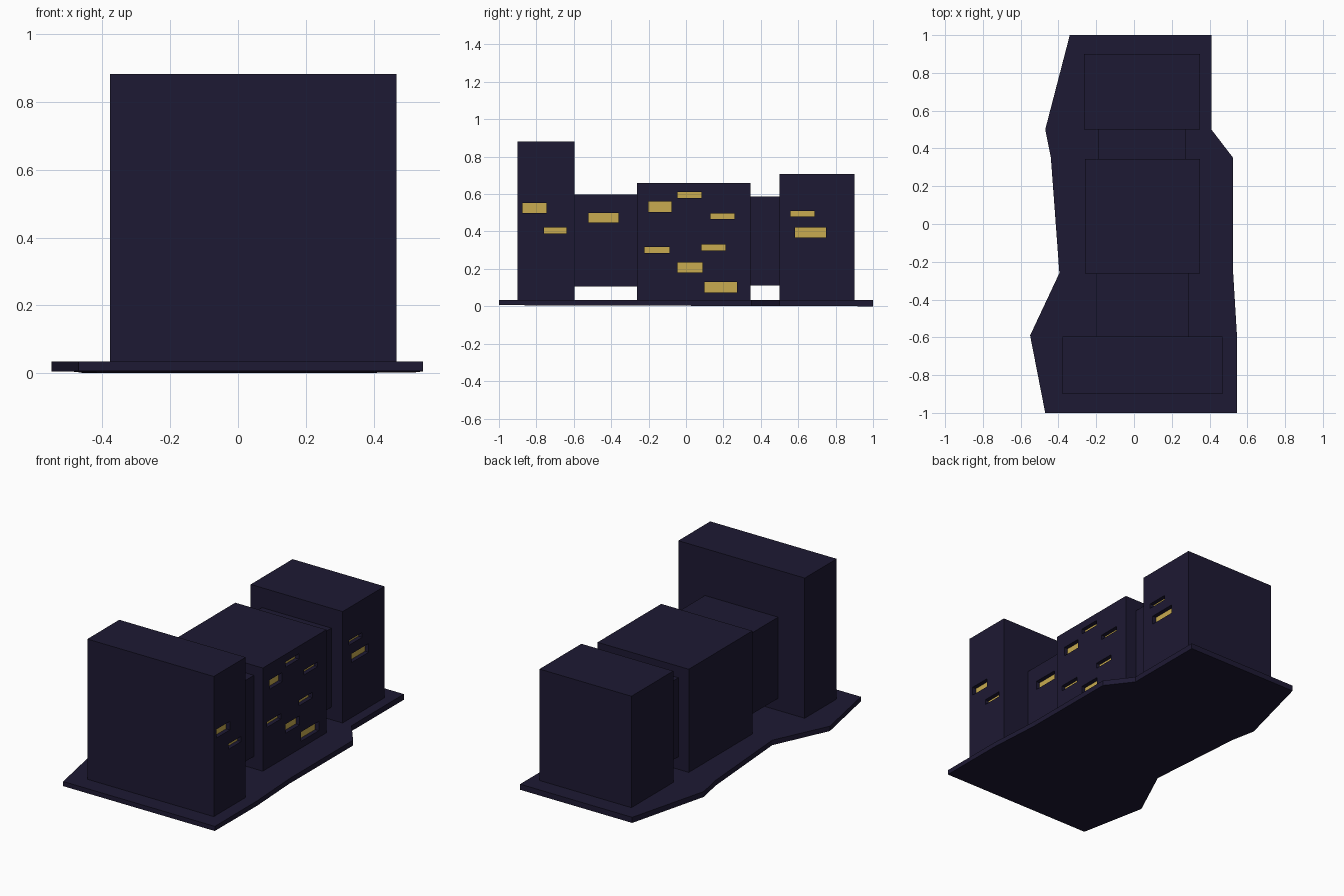
import bpy, bmesh

if "Cube" in bpy.data.objects:
    bpy.data.objects.remove(bpy.data.objects["Cube"])


def material(name, color):
    m = bpy.data.materials.new(name)
    m.diffuse_color = (*color, 1)
    m.use_nodes = True
    m.node_tree.nodes["Principled BSDF"].inputs["Base Color"].default_value = m.diffuse_color
    return m


NAVY = material("dark_wall", (0.0125, 0.0098, 0.033))
GOLD = material("lit_window", (0.58, 0.41, 0.08))


def add_box(bm, x, y, z):
    verts = bmesh.ops.create_cube(bm, size=1)["verts"]
    for v in verts:
        for i, (lo, hi) in enumerate((x, y, z)):
            v.co[i] = lo if v.co[i] < 0 else hi


def make_object(name, bm):
    me = bpy.data.meshes.new(name)
    bmesh.ops.recalc_face_normals(bm, faces=bm.faces[:])
    bm.to_mesh(me)
    bm.free()
    me.materials.append(NAVY)
    ob = bpy.data.objects.new(name, me)
    bpy.context.collection.objects.link(ob)
    return ob


def block(name, x, y, z, windows=(), depth=0.025):
    """Box with recessed, lit windows (y0, y1, z0, z1) in its right wall."""
    bm = bmesh.new()
    add_box(bm, x, y, z)
    ob = make_object(name, bm)
    if not windows:
        return ob
    bm = bmesh.new()
    for y0, y1, z0, z1 in windows:
        add_box(bm, (x[1] - depth, x[1] + 0.05), (y0, y1), (z0, z1))
    cutter = make_object(name + "_cutter", bm)
    cutter.hide_render = True
    mod = ob.modifiers.new("windows", 'BOOLEAN')
    mod.operation, mod.solver, mod.object = 'DIFFERENCE', 'EXACT', cutter
    deps = bpy.context.evaluated_depsgraph_get()
    me = bpy.data.meshes.new_from_object(ob.evaluated_get(deps))
    ob.modifiers.clear()
    ob.data = me
    bpy.data.objects.remove(cutter)
    me.materials.clear()
    me.materials.append(NAVY)
    me.materials.append(GOLD)
    # Panes are the right-facing faces at the bottom of each recess
    for p in me.polygons:
        pane = p.normal.x > 0.9 and p.center.x < x[1] - depth / 2
        p.material_index = 1 if pane else 0
    return ob


# Irregular ground slab, its underside rising slightly to the front
outline = [(-0.34, 1), (-0.47, 0.5), (-0.44, 0.35), (-0.395, -0.26),
           (-0.55, -0.59), (-0.47, -1), (0.545, -1), (0.545, -0.59),
           (0.525, -0.26), (0.525, 0.35), (0.41, 0.5), (0.41, 1)]
bm = bmesh.new()
lower = [bm.verts.new((x, y, 0.003 * (1 - y))) for x, y in outline]
upper = [bm.verts.new((x, y, 0.034)) for x, y in outline]
bm.faces.new(lower[::-1])
bm.faces.new(upper)
for i in range(len(outline)):
    j = (i + 1) % len(outline)
    bm.faces.new((lower[i], lower[j], upper[j], upper[i]))
make_object("ground_slab", bm)

# Three buildings
block("front_tower", (-0.378, 0.468), (-0.90, -0.595), (0.03, 0.882),
      [(-0.874, -0.746, 0.50, 0.552), (-0.76, -0.638, 0.388, 0.42)])
block("middle_building", (-0.26, 0.35), (-0.263, 0.345), (0.03, 0.658),
      [(-0.20, -0.078, 0.505, 0.56), (-0.045, 0.083, 0.58, 0.612),
       (0.13, 0.26, 0.466, 0.495), (0.083, 0.212, 0.297, 0.33),
       (-0.222, -0.088, 0.284, 0.316), (-0.045, 0.088, 0.18, 0.235),
       (0.10, 0.273, 0.075, 0.131)])
block("back_building", (-0.265, 0.35), (0.50, 0.90), (0.03, 0.708),
      [(0.56, 0.687, 0.481, 0.51), (0.583, 0.749, 0.367, 0.42)])

# Raised links between the buildings
block("front_link", (-0.20, 0.29), (-0.595, -0.263), (0.107, 0.598),
      [(-0.52, -0.36, 0.447, 0.50)])
block("back_link", (-0.19, 0.275), (0.345, 0.50), (0.11, 0.588))
